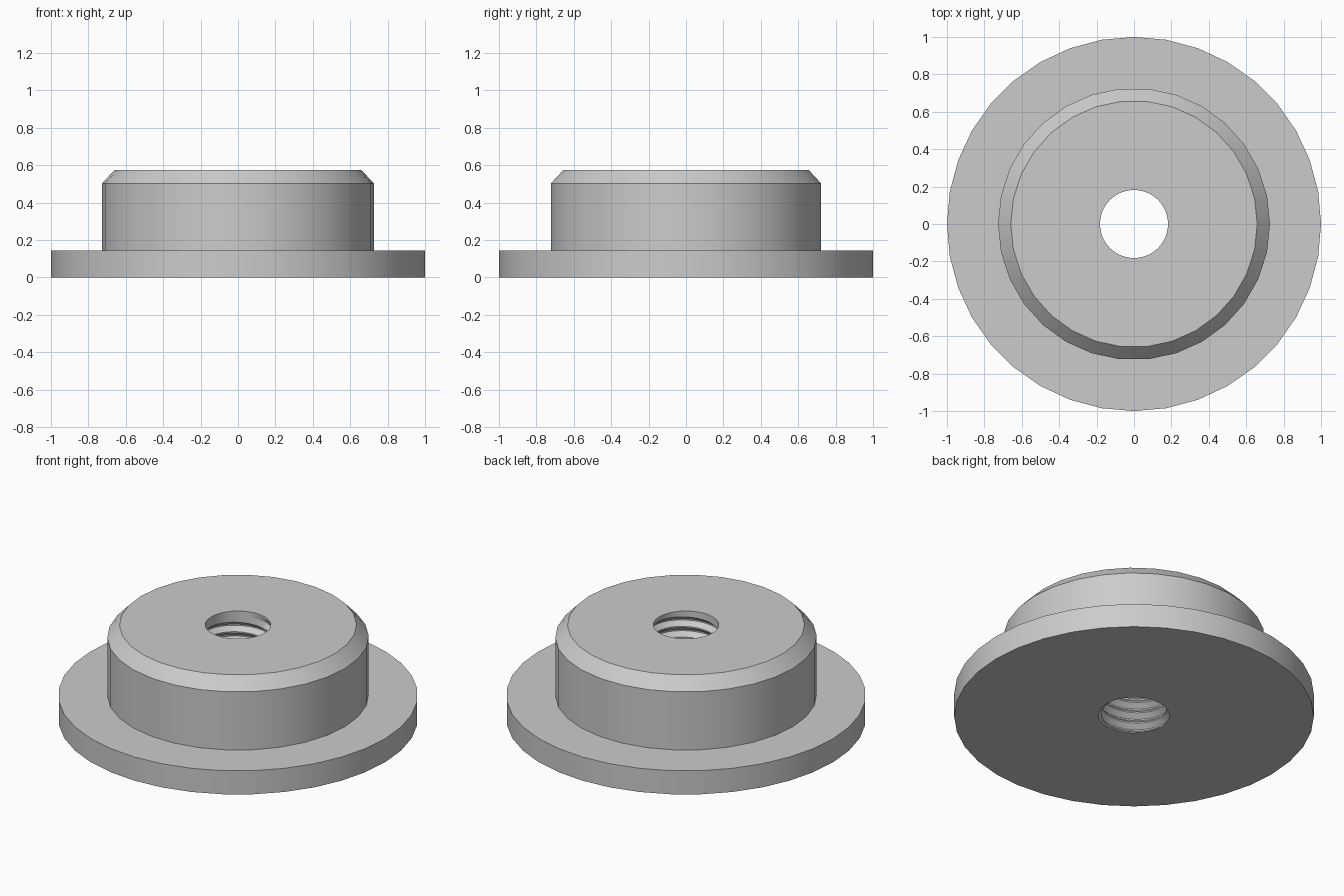
import bpy, bmesh, math

cube = bpy.data.objects.get("Cube")
if cube:
    bpy.data.objects.remove(cube)

FLANGE_R, BODY_R, TOP_R = 1.0, 0.727, 0.659
FLANGE_Z, SHOULDER_Z, TOP_Z = 0.145, 0.502, 0.575
BORE_R, ROOT_DEPTH, PITCH = 0.182, 0.03, 0.066
BORE_SIDES, TURNS = 36, 8.15

bm = bmesh.new()


def ring(radius, z, sides):
    step = math.tau / sides
    return [bm.verts.new((radius * math.cos(i * step), radius * math.sin(i * step), z))
            for i in range(sides)]


def wall(a, b):
    for i in range(len(a)):
        k = (i + 1) % len(a)
        bm.faces.new((a[i], a[k], b[k], b[i]))


def thread_column(turn):
    """Radius and height pairs up the bore wall at one angle."""
    raw = [(BORE_R, -2 * PITCH)]
    for j in range(-1, 10):
        u = j + turn
        depth = ROOT_DEPTH * min(1, max(0, (TURNS - u) / 0.15))
        for offset, cut in ((-0.44, 0), (-0.06, 1), (0.06, 1), (0.44, 0)):
            raw.append((BORE_R + depth * cut, (u + offset) * PITCH))
    raw.append((BORE_R, 12 * PITCH))
    # radius where the groove runs out through the underside
    for (r0, z0), (r1, z1) in zip(raw, raw[1:]):
        if z0 <= 0 < z1:
            base_r = r0 + (r1 - r0) * -z0 / (z1 - z0)
    return [(base_r, 0) if z <= 0 else (r, min(z, TOP_Z)) for r, z in raw]


# Flange rim, body wall and chamfer
wall(ring(FLANGE_R, 0, 36), ring(FLANGE_R, FLANGE_Z, 36))
rings = [ring(r, z, 30) for r, z in
         ((BODY_R, FLANGE_Z), (BODY_R, SHOULDER_Z), (TOP_R, TOP_Z))]
wall(rings[0], rings[1])
wall(rings[1], rings[2])

# Threaded bore: a helical groove starting at the underside
columns = []
for i in range(BORE_SIDES + 1):
    turn = i / BORE_SIDES
    angle = math.tau * turn + math.pi / 4
    columns.append([bm.verts.new((r * math.cos(angle), r * math.sin(angle), z))
                    for r, z in thread_column(turn)])
for a, b in zip(columns, columns[1:]):
    for k in range(len(a) - 1):
        bm.faces.new((a[k], b[k], b[k + 1], a[k + 1]))
bmesh.ops.remove_doubles(bm, verts=bm.verts, dist=0.00002)

# Flat rings: underside, flange top and body top
for level in (0, FLANGE_Z, TOP_Z):
    rim = [e for e in bm.edges if len(e.link_faces) == 1
           and all(abs(v.co.z - level) < 0.0001 for v in e.verts)]
    bmesh.ops.triangle_fill(bm, edges=rim, use_beauty=True)
bmesh.ops.recalc_face_normals(bm, faces=bm.faces)

mesh = bpy.data.meshes.new("flanged_threaded_knob")
bm.to_mesh(mesh)
bm.free()
knob = bpy.data.objects.new("flanged_threaded_knob", mesh)
bpy.context.collection.objects.link(knob)

# Plain grey
grey = bpy.data.materials.new("plain_grey")
grey.use_nodes = True
grey.diffuse_color = (0.6, 0.6, 0.6, 1)
grey.node_tree.nodes["Principled BSDF"].inputs["Base Color"].default_value = (0.6, 0.6, 0.6, 1)
mesh.materials.append(grey)

bpy.ops.object.select_all(action="DESELECT")
knob.select_set(True)
bpy.context.view_layer.objects.active = knob
bpy.ops.object.shade_smooth_by_angle(angle=math.radians(30))
